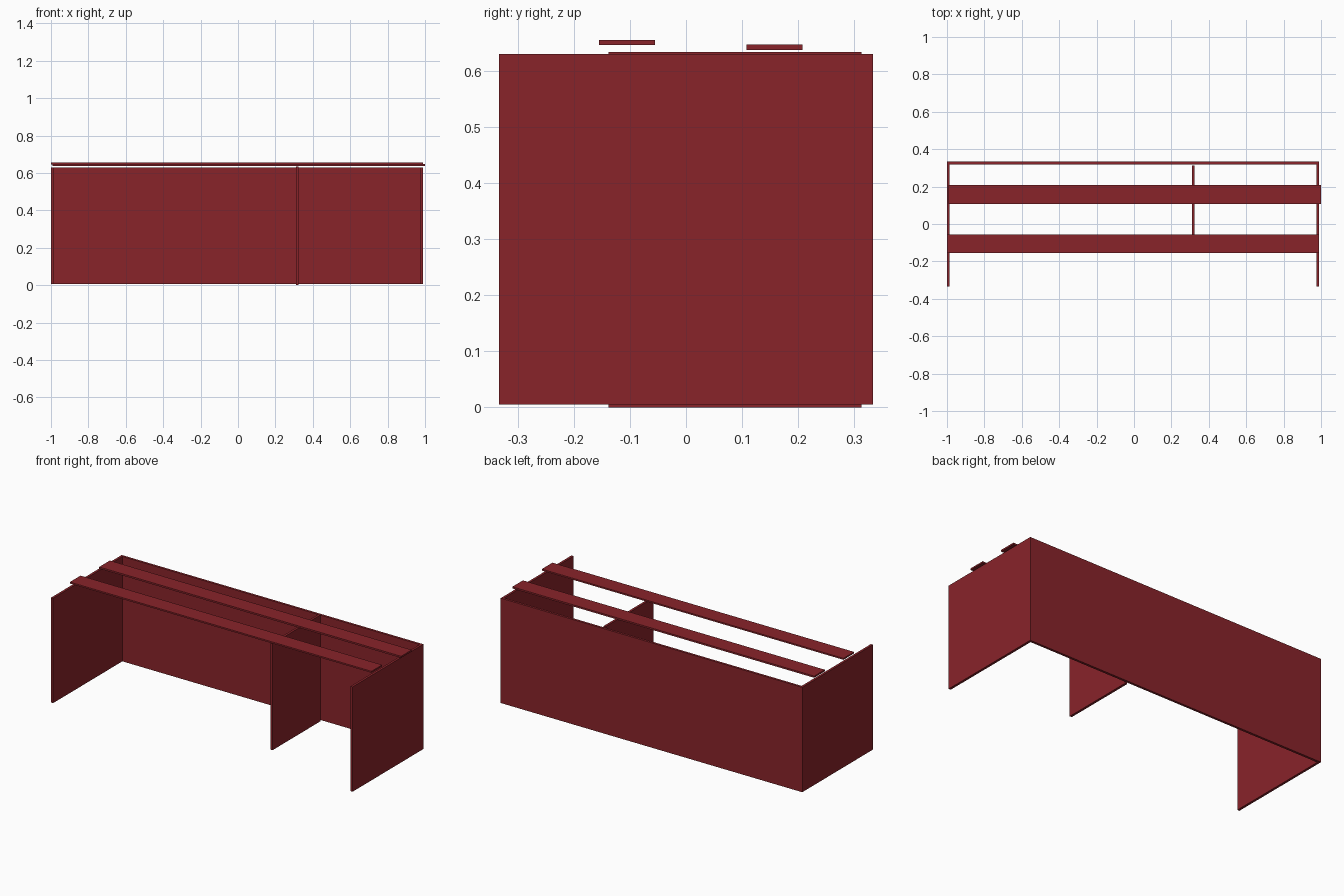
import bpy

if "Cube" in bpy.data.objects:
    bpy.data.objects.remove(bpy.data.objects["Cube"])

red = bpy.data.materials.new("dark_red")
red.diffuse_color = (0.25, 0.017, 0.023, 1)
red.use_nodes = True
red.node_tree.nodes["Principled BSDF"].inputs["Base Color"].default_value = red.diffuse_color


def board(name, x, y, z):
    """Box spanning the given (min, max) ranges."""
    bpy.ops.mesh.primitive_cube_add(size=1)
    ob = bpy.context.object
    ob.name = name
    ob.location = [(a + b) / 2 for a, b in (x, y, z)]
    ob.scale = [b - a for a, b in (x, y, z)]
    bpy.ops.object.transform_apply(location=False, rotation=False, scale=True)
    ob.data.materials.append(red)
    return ob


T = 0.014               # board thickness
H = (0.005, 0.630)      # height range of the outer panels

# End panels
for name, x0 in (("left_panel", -1.0), ("right_panel", 0.989 - T)):
    board(name, (x0, x0 + T), (-0.333, 0.333), H)

# Back panel between the ends
board("back_panel", (-1.0 + T, 0.989 - T), (0.333 - T, 0.333), H)

# Inner divider, slightly taller and shallower
board("divider", (0.310, 0.324), (-0.138, 0.313), (0.0, 0.634))

# Top rails floating just above the panels
board("front_rail", (-1.0, 0.989), (-0.155, -0.055), (0.646, 0.655))
board("rear_rail", (-0.991, 1.0), (0.108, 0.208), (0.637, 0.647))
